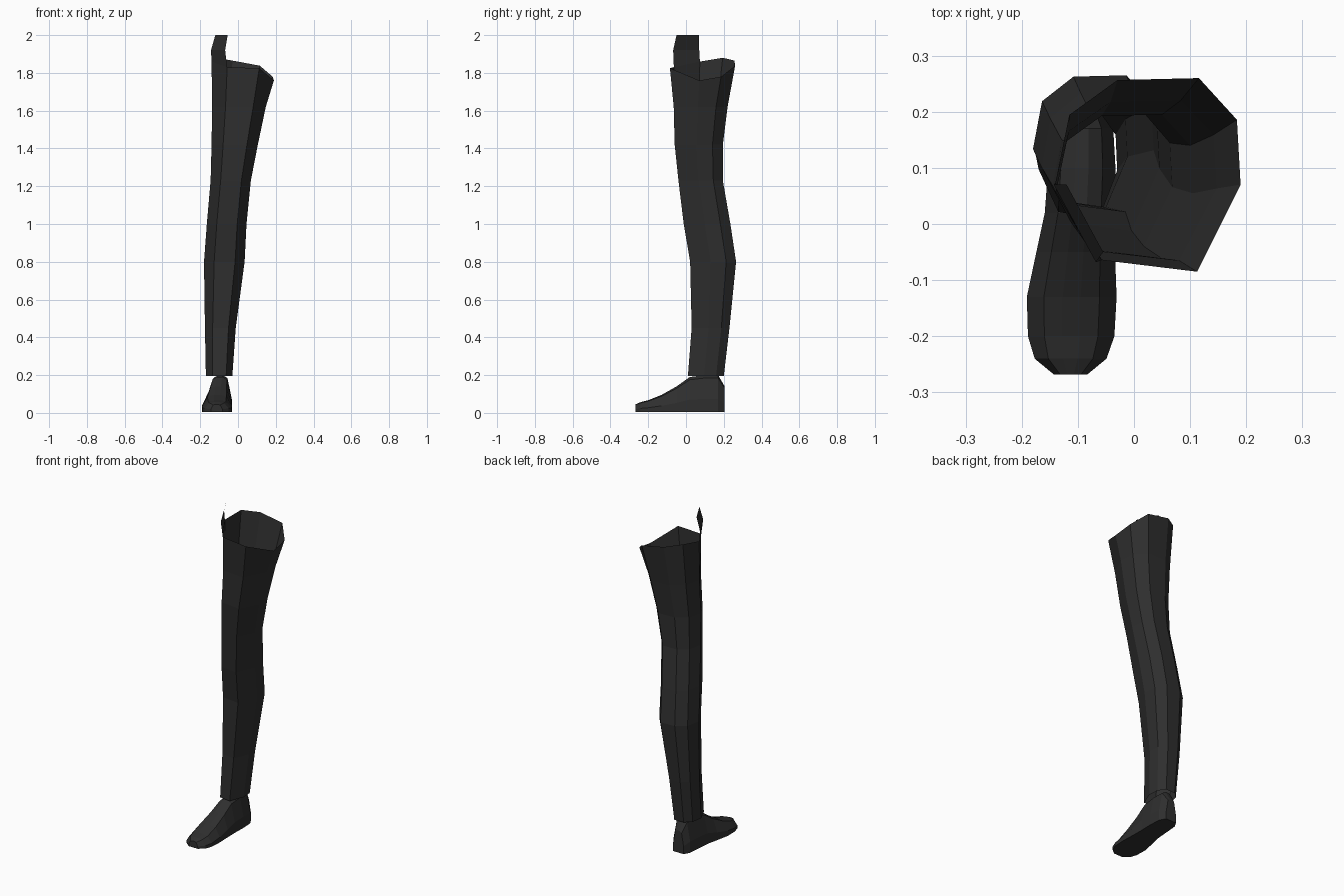
import bpy

if "Cube" in bpy.data.objects:
    bpy.data.objects.remove(bpy.data.objects["Cube"])

def material(name, v):
    m = bpy.data.materials.new(name)
    m.diffuse_color = (v, v, v, 1)
    m.use_nodes = True
    m.node_tree.nodes["Principled BSDF"].inputs["Base Color"].default_value = m.diffuse_color
    return m

BLACK = material("matte black", 0.028)

def loft(name, rings, closed, caps=False):
    """Skin a list of equal-length point rings with quads."""
    n = len(rings[0])
    verts = [p for r in rings for p in r]
    faces = []
    for i in range(len(rings) - 1):
        for j in range(n if closed else n - 1):
            k = (j + 1) % n
            faces.append((i * n + j, i * n + k, (i + 1) * n + k, (i + 1) * n + j))
    if caps:
        last = (len(rings) - 1) * n
        faces += [tuple(reversed(range(n))), tuple(range(last, last + n))]
    me = bpy.data.meshes.new(name)
    me.from_pydata(verts, [], faces)
    me.materials.append(BLACK)
    ob = bpy.data.objects.new(name, me)
    bpy.context.collection.objects.link(ob)
    return ob

# Stocking: one eight-sided outline fitted to the extents at each height
OUTLINE = [(-1, -.08), (-.5, -.88), (.53, -1), (1, -.1),
           (.96, .57), (.55, 1), (-.33, .98), (-.85, .62)]
RIM_Z = [1.86, 1.83, 1.825, 1.76, 1.78, 1.838, 1.865, 1.88]
# z, x min, x max, y min, y max
LEVELS = [(.195, -.17, -.03, .01, .20), (.45, -.175, -.012, .03, .23),
          (.80, -.18, .035, .022, .265), (1.0, -.165, .045, -.012, .235),
          (1.23, -.145, .068, -.04, .195), (1.42, -.14, .105, -.06, .195),
          (1.62, -.137, .147, -.065, .22)]

def ring(x0, x1, y0, y1, zs):
    return [((x0 + x1) / 2 + (x1 - x0) / 2 * u, (y0 + y1) / 2 + (y1 - y0) / 2 * v, z)
            for (u, v), z in zip(OUTLINE, zs)]

rings = [ring(*lv[1:], [lv[0]] * 8) for lv in LEVELS]
rings.append(ring(-.14, .19, -.085, .26, RIM_Z))
loft("leg", rings, True)

# Strap: thin slanted sheet rising from the outer rim
A, B = rings[-1][0], rings[-1][1]
loft("strap", [[A, B],
               [(-.143, .07, 1.92), (-.068, -.068, 1.92)],
               [(-.12, .07, 2.0), (-.055, -.05, 2.0)]], False)

# Shoe: half-octagon sections from toe to heel
SECTION = [(-1, 0), (-1, .35), (-.62, .92), (-.2, 1), (.2, 1), (.62, .92), (1, .35), (1, 0)]
# y, centre x, half width, height
STATIONS = [(-.268, -.113, .03, .045), (-.24, -.113, .064, .057), (-.20, -.112, .077, .067),
            (-.13, -.111, .08, .095), (-.05, -.104, .07, .14), (.02, -.097, .062, .19),
            (.10, -.093, .060, .2), (.17, -.092, .055, .2), (.205, -.092, .035, .14)]
loft("shoe", [[(cx + hw * u, y, .006 + (h - .006) * v) for u, v in SECTION]
              for y, cx, hw, h in STATIONS], True, True)
